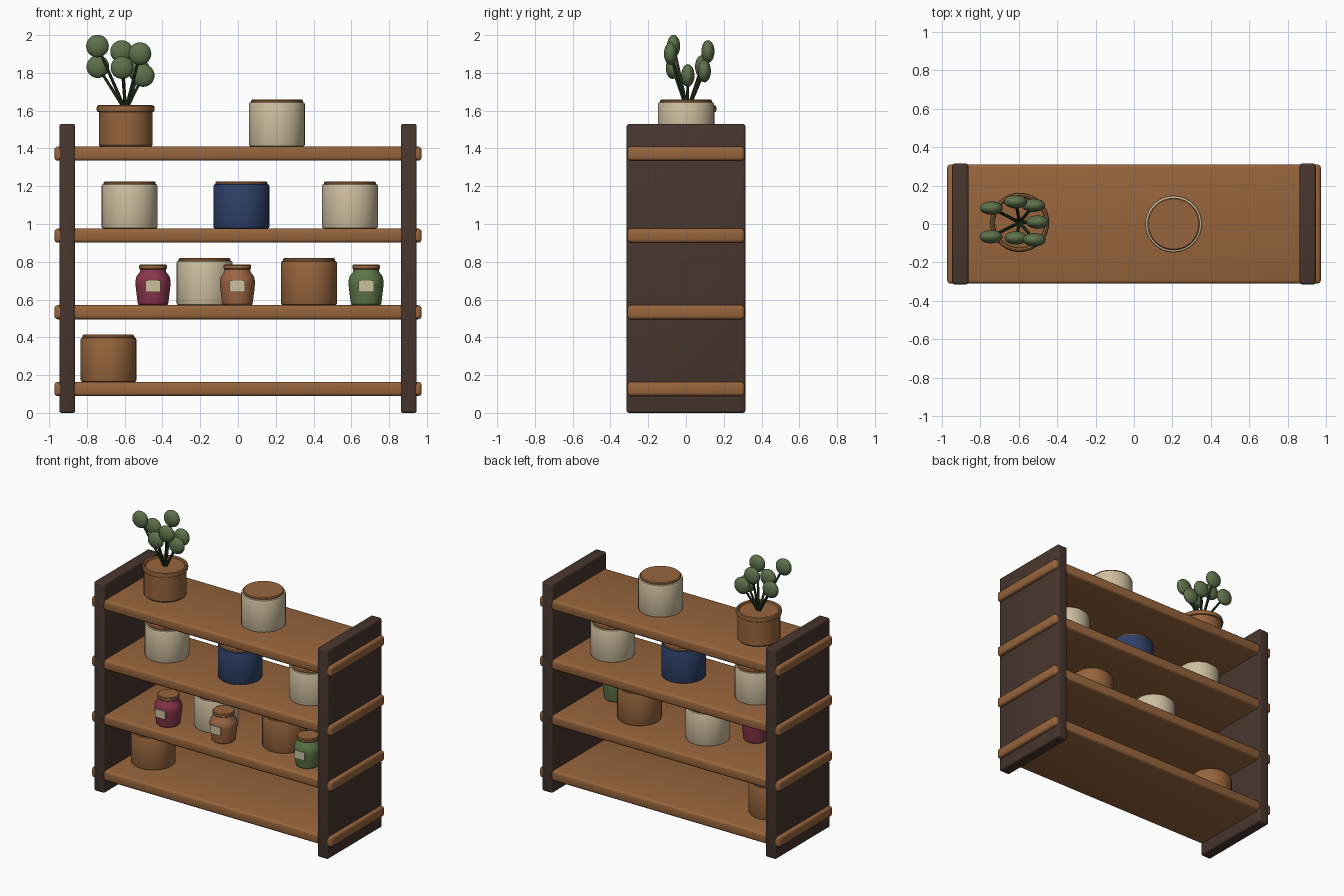
import bpy, bmesh, math
from mathutils import Vector

cube = bpy.data.objects.get("Cube")
if cube:
    bpy.data.objects.remove(cube, do_unlink=True)


def material(name, r, g, b):
    m = bpy.data.materials.new(name)
    m.use_nodes = True
    m.diffuse_color = (r, g, b, 1)
    m.node_tree.nodes["Principled BSDF"].inputs["Base Color"].default_value = (r, g, b, 1)
    return m


WOOD = material("warm wood", 0.31, 0.13, 0.046)
DARK = material("dark wood", 0.064, 0.036, 0.027)
CREAM = material("cream ceramic", 0.62, 0.52, 0.35)
BLUE = material("blue ceramic", 0.028, 0.052, 0.14)
RED = material("berry glass", 0.25, 0.035, 0.07)
AMBER = material("amber glass", 0.34, 0.13, 0.055)
GREEN = material("green glass", 0.11, 0.18, 0.065)
LEAF = material("leaf green", 0.11, 0.165, 0.07)
STEM = material("stem green", 0.035, 0.065, 0.025)
LABEL = material("paper label", 0.60, 0.53, 0.34)


def finish(bm, name, mat, smooth=True):
    me = bpy.data.meshes.new(name)
    bmesh.ops.recalc_face_normals(bm, faces=bm.faces[:])
    bm.to_mesh(me)
    bm.free()
    me.materials.append(mat)
    ob = bpy.data.objects.new(name, me)
    bpy.context.collection.objects.link(ob)
    if smooth:
        bpy.ops.object.select_all(action="DESELECT")
        bpy.context.view_layer.objects.active = ob
        ob.select_set(True)
        bpy.ops.object.shade_smooth_by_angle(angle=math.radians(35))
    return ob


def box(name, centre, size, mat, bevel=0.0):
    bm = bmesh.new()
    bmesh.ops.create_cube(bm, size=1)
    bmesh.ops.scale(bm, vec=size, verts=bm.verts)
    if bevel:
        bmesh.ops.bevel(bm, geom=bm.edges[:], offset=bevel, segments=3,
                        profile=0.5, affect="EDGES")
    ob = finish(bm, name, mat, bevel > 0)
    ob.location = centre
    return ob


def lathe(name, profile, centre, mat, segments=40):
    """Revolve (radius, height) points around z and cap both ends."""
    bm = bmesh.new()
    rings = []
    for r, z in profile:
        rings.append([bm.verts.new((r * math.cos(a), r * math.sin(a), z))
                      for a in (math.tau * i / segments for i in range(segments))])
    for low, high in zip(rings, rings[1:]):
        for i in range(segments):
            j = (i + 1) % segments
            bm.faces.new((low[i], low[j], high[j], high[i]))
    bm.faces.new(rings[0])
    bm.faces.new(rings[-1])
    ob = finish(bm, name, mat)
    ob.location = centre
    return ob


def canister(name, x, z, mat):
    lathe(name, [(0.138, 0), (0.145, 0.003), (0.148, 0.01), (0.148, 0.225),
                 (0.145, 0.232), (0.138, 0.235)], (x, 0, z), mat)
    lathe(name + "_lid", [(0.137, 0.23), (0.137, 0.244), (0.131, 0.25)], (x, 0, z), WOOD)


def small_jar(name, x, z, mat):
    y = -0.162
    lathe(name, [(0.074, 0), (0.08, 0.006), (0.086, 0.05), (0.093, 0.11), (0.093, 0.13),
                 (0.086, 0.155), (0.07, 0.175), (0.066, 0.195)], (x, y, z), mat)
    lathe(name + "_lid", [(0.07, 0.19), (0.073, 0.194), (0.073, 0.21), (0.069, 0.215)],
          (x, y, z), WOOD)
    box(name + "_label", (x, y - 0.092, z + 0.1), (0.082, 0.009, 0.06), LABEL)


# Side panels and the shelves that pass through them
for side, sx in (("right", -1), ("left", 1)):
    box(side + "_panel", (sx * 0.904, 0, 0.765), (0.084, 0.628, 1.53), DARK, 0.012)
shelf_tops = [0.164, 0.57, 0.976, 1.41]
for i, top in enumerate(shelf_tops):
    box(f"shelf_{i + 1}", (0, 0, top - 0.0375), (1.944, 0.62, 0.075), WOOD, 0.018)
bottom, lower, upper, top = shelf_tops

# Large canisters
canister("bottom_brown_canister", -0.686, bottom, WOOD)
canister("lower_cream_canister", -0.177, lower, CREAM)
canister("lower_brown_canister", 0.376, lower, WOOD)
canister("upper_right_cream_canister", -0.574, upper, CREAM)
canister("upper_blue_canister", 0.018, upper, BLUE)
canister("upper_left_cream_canister", 0.593, upper, CREAM)
canister("top_cream_canister", 0.206, top, CREAM)

# Small labelled jars
small_jar("berry_jar", -0.45, lower, RED)
small_jar("amber_jar", -0.003, lower, AMBER)
small_jar("green_jar", 0.678, lower, GREEN)

# Plant pot with rounded rim
pot = Vector((-0.595, 0.008, top))
lathe("plant_pot", [(0.136, 0), (0.142, 0.008), (0.142, 0.2)], pot, WOOD)
lathe("pot_rim", [(0.143, 0.182), (0.151, 0.186), (0.154, 0.2), (0.151, 0.214),
                  (0.143, 0.219), (0.134, 0.214), (0.13, 0.205)], pot, WOOD)

# Stems fanning out to flattened round leaves
leaves = [(-0.744, -0.066, 1.942), (-0.742, 0.083, 1.833), (-0.616, 0.116, 1.913),
          (-0.614, -0.072, 1.828), (-0.519, -0.082, 1.902), (-0.502, 0.01, 1.786),
          (-0.523, 0.097, 1.81)]
for i, tip in enumerate(leaves):
    start = pot + Vector((0, 0, 0.19))
    span = Vector(tip) - start
    stem = lathe(f"stem_{i + 1}", [(0.009, 0), (0.007, span.length)], start, STEM, 10)
    stem.rotation_euler = span.to_track_quat("Z", "Y").to_euler()
    bm = bmesh.new()
    bmesh.ops.create_uvsphere(bm, u_segments=24, v_segments=14, radius=0.06)
    bmesh.ops.scale(bm, vec=(1, 0.58, 1), verts=bm.verts)
    finish(bm, f"leaf_{i + 1}", LEAF).location = tip
